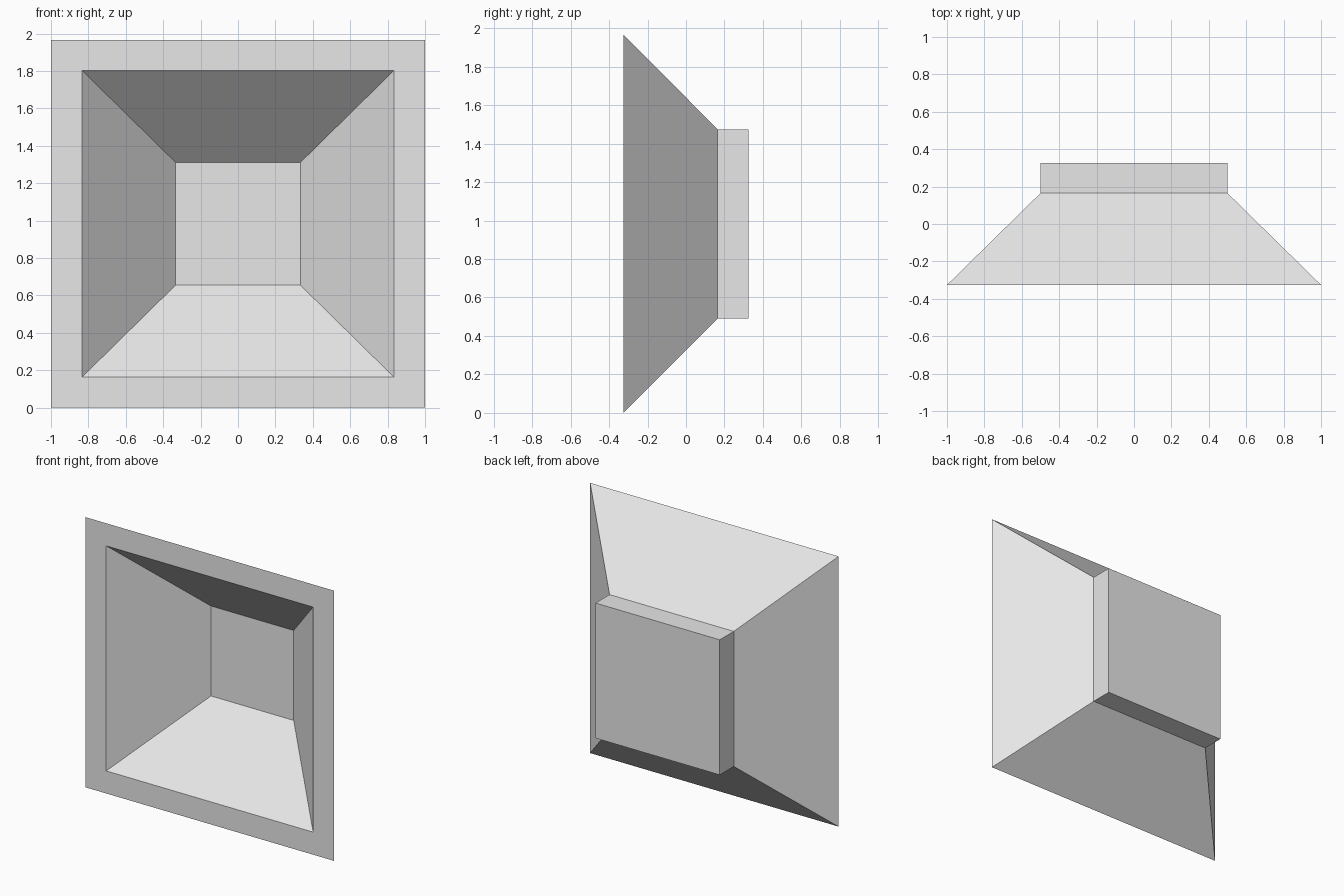
import bpy
import bmesh

cube = bpy.data.objects.get("Cube")
if cube:
    bpy.data.objects.remove(cube, do_unlink=True)

HEIGHT = 1.966
ASPECT = HEIGHT / 2      # half height for a half width of 1

# One plain grey for the whole hood
grey = bpy.data.materials.new("light_grey")
grey.use_nodes = True
grey.diffuse_color = (0.8, 0.8, 0.8, 1)
grey.node_tree.nodes["Principled BSDF"].inputs["Base Color"].default_value = (0.8, 0.8, 0.8, 1)


def ring(bm, half_width, y):
    """Rectangular loop facing along y."""
    corners = ((-1, -1), (1, -1), (1, 1), (-1, 1))
    return [bm.verts.new((sx * half_width, y, HEIGHT / 2 + sz * half_width * ASPECT))
            for sx, sz in corners]


def loft(name, profile):
    """Skin rectangular loops along a (half width, y) profile and cap both ends."""
    bm = bmesh.new()
    rings = [ring(bm, w, y) for w, y in profile]
    for a, b in zip(rings, rings[1:]):
        for i in range(4):
            j = (i + 1) % 4
            bm.faces.new((a[i], a[j], b[j], b[i]))
    bm.faces.new(rings[0])
    bm.faces.new(rings[-1])
    bmesh.ops.recalc_face_normals(bm, faces=bm.faces)
    mesh = bpy.data.meshes.new(name)
    bm.to_mesh(mesh)
    bm.free()
    mesh.materials.append(grey)
    obj = bpy.data.objects.new(name, mesh)
    bpy.context.collection.objects.link(obj)
    return obj


# Recess floor, flared inner walls, front rim, flared outer walls, back block
loft("flared_square_hood", [
    (0.333, 0.165),
    (0.833, -0.326),
    (1.0, -0.326),
    (0.5, 0.165),
    (0.5, 0.326),
])
